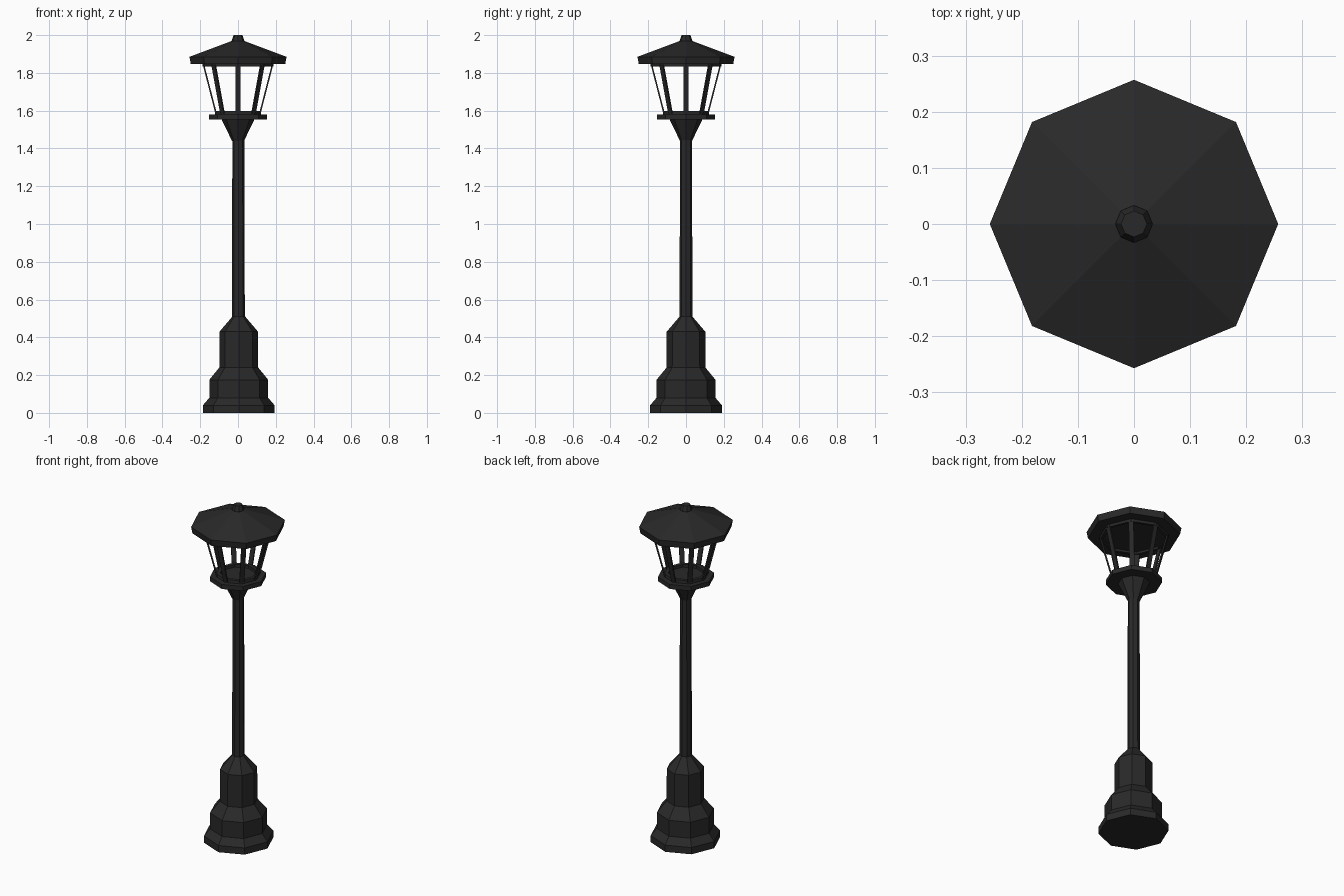
import bpy, bmesh, math
from mathutils import Matrix

if "Cube" in bpy.data.objects:
    bpy.data.objects.remove(bpy.data.objects["Cube"])

SIDES = 8
iron = bpy.data.materials.new("dark_iron")
iron.diffuse_color = (0.022, 0.022, 0.022, 1)
iron.use_nodes = True
iron.node_tree.nodes["Principled BSDF"].inputs["Base Color"].default_value = iron.diffuse_color


def add_object(name, bm):
    bmesh.ops.recalc_face_normals(bm, faces=bm.faces)
    mesh = bpy.data.meshes.new(name)
    bm.to_mesh(mesh)
    bm.free()
    mesh.materials.append(iron)
    ob = bpy.data.objects.new(name, mesh)
    bpy.context.collection.objects.link(ob)
    return ob


def lathe(name, profile, closed=False, cx=0.0):
    """Eight-sided turned part; profile is (radius, z), closed makes a ring."""
    bm = bmesh.new()
    rings = []
    for r, z in profile:
        rings.append([bm.verts.new((cx + r * math.cos(a), r * math.sin(a), z))
                      for a in (math.tau * i / SIDES for i in range(SIDES))])
    pairs = list(zip(rings, rings[1:]))
    if closed:
        pairs.append((rings[-1], rings[0]))
    else:
        bm.faces.new(rings[0])
        bm.faces.new(rings[-1])
    for lo, hi in pairs:
        for i in range(SIDES):
            j = (i + 1) % SIDES
            bm.faces.new((lo[i], lo[j], hi[j], hi[i]))
    return add_object(name, bm)


# Stepped pedestal and slim post
lathe("pedestal", [(0.19, 0), (0.19, 0.04), (0.156, 0.08), (0.156, 0.175),
                   (0.103, 0.24), (0.102, 0.43), (0.034, 0.51)], cx=0.004)
lathe("post", [(0.034, 0.50), (0.032, 1.45)], cx=0.002)

# Flared neck and lantern floor
lathe("neck", [(0.032, 1.44), (0.088, 1.556)])
lathe("lantern_floor", [(0.153, 1.553), (0.153, 1.58)])
lathe("lower_frame", [(0.122, 1.578), (0.12, 1.597), (0.098, 1.597), (0.098, 1.578)], closed=True)

# Slanted flat bars, one at each corner of the lantern
R0, Z0, R1, Z1 = 0.116, 1.585, 0.183, 1.845
slant = math.atan2(R1 - R0, Z1 - Z0)
length = math.hypot(R1 - R0, Z1 - Z0)
bm = bmesh.new()
for i in range(SIDES):
    bmesh.ops.create_cube(bm, size=1, matrix=(
        Matrix.Rotation(math.tau * i / SIDES, 4, 'Z')
        @ Matrix.Translation(((R0 + R1) / 2, 0, (Z0 + Z1) / 2))
        @ Matrix.Rotation(slant, 4, 'Y')
        @ Matrix.Diagonal((0.008, 0.027, length, 1))))
add_object("lantern_bars", bm)

# Upper frame, roof and finial
lathe("upper_frame", [(0.187, 1.833), (0.19, 1.852), (0.172, 1.852), (0.17, 1.833)], closed=True)
lathe("roof", [(0.25, 1.847), (0.257, 1.885), (0.03, 1.97)])
lathe("finial", [(0.034, 1.96), (0.033, 1.973), (0.023, 2.0)])
